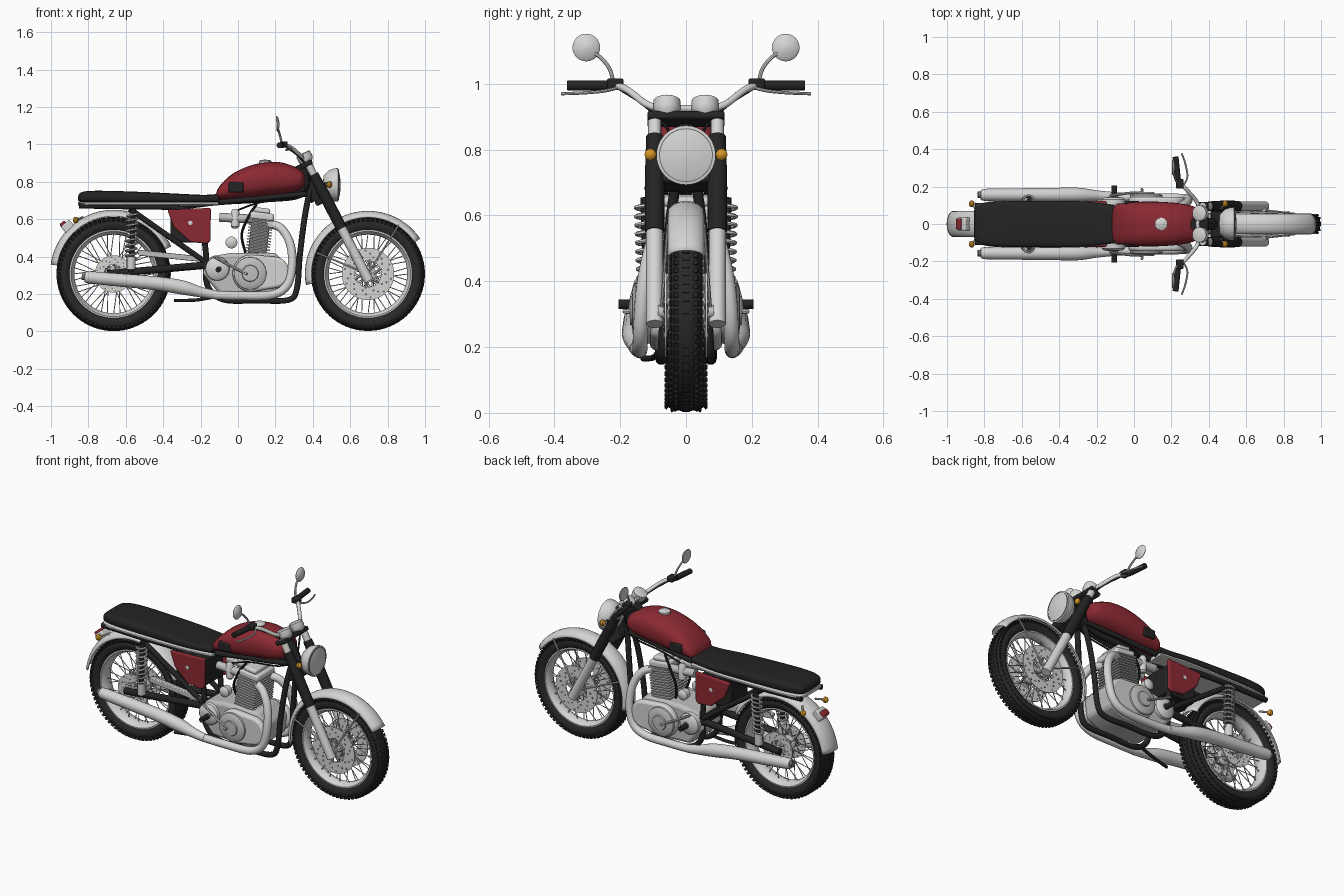
import bpy, bmesh, math
from math import sin, cos, pi, radians
from mathutils import Vector, Matrix

cube = bpy.data.objects.get("Cube")
if cube:
    bpy.data.objects.remove(cube)

def material(name, *rgb):
    m = bpy.data.materials.new(name)
    m.use_nodes = True
    m.diffuse_color = (*rgb, 1)
    m.node_tree.nodes["Principled BSDF"].inputs["Base Color"].default_value = (*rgb, 1)
    return m

BLACK = material("black", .017, .017, .017)
RUBBER = material("tyre rubber", .022, .022, .022)
CHROME = material("chrome", .66, .66, .65)
ALLOY = material("engine alloy", .52, .52, .51)
STEEL = material("dark steel", .17, .17, .17)
RED = material("red paint", .26, .022, .032)
AMBER = material("amber", .66, .3, .02)
PARTS = []

def finish(name, bm, mat, mirror=False, bevel=0, solid=0):
    bmesh.ops.recalc_face_normals(bm, faces=bm.faces)
    me = bpy.data.meshes.new(name)
    bm.to_mesh(me)
    bm.free()
    me.materials.append(mat)
    ob = bpy.data.objects.new(name, me)
    bpy.context.collection.objects.link(ob)
    if solid:
        ob.modifiers.new("thickness", 'SOLIDIFY').thickness = solid
    if bevel:
        b = ob.modifiers.new("bevel", 'BEVEL')
        b.width, b.segments = bevel, 3
    if mirror:
        ob.modifiers.new("mirror", 'MIRROR').use_axis = (False, True, False)
    PARTS.append(ob)
    return ob

def bridge(bm, rows, closed=False, loop=True, caps=True):
    vs = [[bm.verts.new(p) for p in row] for row in rows]
    n = len(vs[0])
    for a, b in zip(vs, vs[1:] + vs[:1] if closed else vs[1:]):
        for i in range(n if loop else n - 1):
            j = (i + 1) % n
            bm.faces.new((a[i], a[j], b[j], b[i]))
    if caps and not closed:
        bm.faces.new(vs[0])
        bm.faces.new(vs[-1])

def smooth_path(pts, steps):
    ext = [pts[0]] + pts + [pts[-1]]
    out = []
    for a, b, c, d in zip(ext, ext[1:], ext[2:], ext[3:]):
        for k in range(steps):
            t = k / steps
            out.append(.5 * (2 * b + (c - a) * t + (2 * a - 5 * b + 4 * c - d) * t * t
                             + (3 * b - a - 3 * c + d) * t ** 3))
    return out + [pts[-1]]

# Each point is (x, y, z) or (x, y, z, radius)
def tubes(name, paths, r, mat, n=10, steps=5, mirror=False):
    bm = bmesh.new()
    for path in paths:
        pts = [Vector(p if len(p) == 4 else (*p, r)) for p in path]
        if len(pts) > 2 and steps > 1:
            pts = smooth_path(pts, steps)
        nrm, rows = None, []
        for i, p in enumerate(pts):
            t = (pts[min(i + 1, len(pts) - 1)] - pts[max(i - 1, 0)]).to_3d().normalized()
            nrm = t.orthogonal() if nrm is None else nrm - t * nrm.dot(t)
            nrm.normalize()
            b = t.cross(nrm)
            rows.append([p.to_3d() + p.w * (nrm * cos(2 * pi * k / n) + b * sin(2 * pi * k / n)) for k in range(n)])
        bridge(bm, rows)
    return finish(name, bm, mat, mirror)

# Profile points are (radius, distance along axis)
def lathe(name, centre, axis, profile, mat, n=32, closed=False, mirror=False):
    q = Vector(axis).to_track_quat('Z', 'Y')
    bm = bmesh.new()
    bridge(bm, [[Vector(centre) + q @ Vector((r * cos(2 * pi * k / n), r * sin(2 * pi * k / n), h))
                 for k in range(n)] for r, h in profile], closed)
    return finish(name, bm, mat, mirror)

def boxes(name, items, mat, bevel=0, tilt=0, mirror=False):
    bm = bmesh.new()
    for c, s in items:
        bmesh.ops.create_cube(bm, size=1, matrix=Matrix.Translation(c) @ Matrix.Rotation(tilt, 4, 'Y') @ Matrix.Diagonal((*s, 1)))
    return finish(name, bm, mat, mirror, bevel)

def prism(name, outline, y0, y1, mat, bevel=0, mirror=False):
    bm = bmesh.new()
    bridge(bm, [[(x, y, z) for x, z in outline] for y in (y0, y1)])
    return finish(name, bm, mat, mirror, bevel)

# Sections along x: (x, bottom, top, half width), rounded by a superellipse
def loft(name, sections, power, mat, n=36):
    def se(v):
        return math.copysign(abs(v) ** (2 / power), v)
    bm = bmesh.new()
    rows = []
    for x, lo, hi, w in smooth_path([Vector(s) for s in sections], 4):
        rows.append([(x, w * se(cos(2 * pi * k / n)), (lo + hi) / 2 + (hi - lo) / 2 * se(sin(2 * pi * k / n))) for k in range(n)])
    bridge(bm, rows)
    return finish(name, bm, mat)

def wheel(tag, x, z, w, disc_r):
    c, ax = (x, 0, z), (0, 1, 0)
    half = [(.232, .7), (.25, .95), (.272, 1), (.288, .85), (.298, .5), (.302, .15)]
    lathe(tag + "_tyre", c, ax, [(r, -h * w) for r, h in half] + [(r, h * w) for r, h in reversed(half)], RUBBER, 64, True)
    rim = [(.24, .75), (.228, .78), (.218, .5), (.21, .2)]
    lathe(tag + "_rim", c, ax, [(r, -h * w) for r, h in rim] + [(r, h * w) for r, h in reversed(rim)], CHROME, 64, True)
    lathe(tag + "_hub", c, ax, [(.02, -.085), (.02, -.06), (.045, -.058), (.045, -.04), (.025, -.03), (.025, .03),
                               (.045, .04), (.045, .058), (.02, .06), (.02, .085)], ALLOY)
    spokes, holes = [], []
    for k in range(40):
        a = 2 * pi * k / 40
        b = a + (.6 if k // 2 % 2 else -.6)
        s = 1 if k % 2 else -1
        spokes.append([(x + .042 * cos(b), s * .045, z + .042 * sin(b)), (x + .215 * cos(a), s * .008, z + .215 * sin(a))])
    tubes(tag + "_spokes", spokes, .0025, CHROME, 5)
    # Brake discs with drilled holes
    lathe(tag + "_brake_disc", c, ax, [(disc_r * .5, .06), (disc_r, .06), (disc_r, .066), (disc_r * .5, .066)], CHROME, 48, True, True)
    for k in range(30):
        a, r = 2 * pi * k / 30, disc_r * (.66, .78, .9)[k % 3]
        p = (x + r * cos(a), z + r * sin(a))
        holes.append([(p[0], .059, p[1]), (p[0], .067, p[1])])
    tubes(tag + "_disc_holes", holes, disc_r * .045, STEEL, 8, mirror=True)
    arms = [[(x + .03 * cos(a), .061, z + .03 * sin(a)), (x + disc_r * .55 * cos(a + .4), .063, z + disc_r * .55 * sin(a + .4))]
            for a in [k * pi / 3 for k in range(6)]]
    tubes(tag + "_disc_carrier", arms, .007, ALLOY, 6, mirror=True)
    # Tread blocks
    bm = bmesh.new()
    for k in range(72):
        for y, r, lean in ((0, .301, 0), (.55, .296, .5), (-.55, .296, -.5), (.88, .284, 1), (-.88, .284, -1)):
            a = 2 * pi * (k + (.5 if y == 0 else 0)) / 72
            m = Matrix.Translation((x, 0, z)) @ Matrix.Rotation(a, 4, 'Y') @ Matrix.Translation((0, y * w, r))
            bmesh.ops.create_cube(bm, size=1, matrix=m @ Matrix.Rotation(lean, 4, 'X') @ Matrix.Diagonal((.015, w * .4, .008, 1)))
    finish(tag + "_tread", bm, RUBBER)

def fender(name, x, z, r, w, a0, a1):
    bm = bmesh.new()
    rows = []
    for k in range(33):
        a = radians(a0 + (a1 - a0) * k / 32)
        rows.append([(x + q * cos(a), w * sin(t), z + q * sin(a)) for t in [pi * (j / 10 - .5) for j in range(11)]
                     for q in [r - .035 * (1 - cos(t))]])
    bridge(bm, rows, loop=False, caps=False)
    finish(name, bm, CHROME, solid=.005)

wheel("front", .695, .307, .05, .14)
wheel("rear", -.665, .307, .063, .1)
fender("front_fender", .695, .307, .337, .056, 34, 190)
fender("rear_fender", -.665, .31, .34, .07, 172, 25)
tubes("front_fender_stays", [[(.695, .075, .307), (.86, .055, .57)], [(.695, .075, .307), (.42, .055, .42)]], .005, CHROME, 6, mirror=True)

# Tank, seat and side covers
loft("fuel_tank", [(-.117, .715, .735, .06), (-.1, .705, .775, .1), (-.04, .705, .835, .113), (.04, .71, .877, .119), (.13, .72, .902, .119),
                   (.22, .73, .905, .113), (.3, .745, .882, .1), (.345, .768, .855, .078), (.36, .8, .825, .03)], 2.5, RED)
lathe("filler_cap", (.145, 0, .898), (0, 0, 1), [(.034, 0), (.034, .012), (.026, .018), (.002, .02)], CHROME)
boxes("knee_pads", [((-.01, .113, .77), (.08, .02, .055))], BLACK, .009, mirror=True)
seat = [(-.855, .7, .72, .07), (-.835, .69, .745, .1), (-.74, .688, .752, .12), (-.5, .686, .745, .124),
        (-.3, .686, .735, .122), (-.18, .688, .73, .11), (-.105, .69, .735, .1)]
loft("seat", seat, 4, BLACK)
loft("seat_trim", [(x, .674, .692, w + .003) for x, lo, hi, w in seat], 5, CHROME)
prism("side_covers", [(-.378, .65), (-.145, .66), (-.147, .485), (-.165, .468), (-.255, .478), (-.345, .56)], .1, .122, RED, .008, True)
lathe("side_cover_bolts", (-.255, .12, .58), (0, 1, 0), [(.012, 0), (.012, .005), (.004, .007)], CHROME, 12, mirror=True)
boxes("battery_box", [((-.26, 0, .56), (.2, .17, .17))], BLACK, .01)

# Frame
tubes("frame_cradle", [[(.385, .02, .76), (.355, .045, .6), (.33, .06, .4), (.315, .068, .23), (.27, .072, .168), (.1, .075, .165), (-.08, .078, .17),
                        (-.165, .08, .25), (-.17, .08, .4), (-.2, .085, .57), (-.3, .09, .655), (-.6, .1, .668), (-.85, .095, .672)]], .016, BLACK, mirror=True)
tubes("frame_backbone", [[(.37, 0, .78), (.25, 0, .72), (-.1, 0, .695), (-.3, 0, .67)]], .02, BLACK)
tubes("frame_stays", [[(-.58, .1, .655), (-.16, .085, .36)], [(.37, .03, .735), (-.1, .07, .69)]], .015, BLACK, mirror=True)
tubes("swingarm", [[(-.16, .085, .355), (-.7, .09, .307)]], .02, BLACK, mirror=True)
tubes("swingarm_pivot", [[(-.17, -.1, .355), (-.17, .1, .355)]], .026, BLACK)
tubes("steering_head", [[(.42, 0, .7), (.325, 0, .89)]], .032, BLACK)
prism("chain_guard", [(-.54, .43), (-.52, .435), (-.19, .4), (-.18, .37), (-.53, .405)], -.095, -.065, ALLOY, .004)
tubes("side_stand", [[(-.1, -.08, .19), (-.22, -.1, .168), (-.34, -.13, .165)]], .009, BLACK)
tubes("footpegs", [[(-.105, .1, .33), (-.105, .205, .33)]], .015, BLACK, mirror=True)
tubes("foot_levers", [[(-.13, .15, .4), (-.03, .165, .345), (.04, .17, .31), (.04, .19, .31)]], .007, CHROME, 8, mirror=True)

# Rear shocks
tubes("shock_dampers", [[(-.56, .125, .655), (-.572, .115, .32)]], .014, BLACK, mirror=True)
coil = [(-.563 - .01 * t + .028 * cos(18 * pi * t), .125 - .008 * t + .028 * sin(18 * pi * t), .63 - .24 * t) for t in [k / 108 for k in range(109)]]
tubes("shock_springs", [coil], .0065, CHROME, 6, 1, True)
tubes("shock_lower_bodies", [[(-.571, .116, .4), (-.572, .115, .33)]], .024, CHROME, mirror=True)

# Fork and clamps
def fork(z, y=.095):
    return (.70 - .52 * (z - .27), y, z)
tubes("fork_lower_legs", [[fork(.27), fork(.58)]], .026, CHROME, 16, mirror=True)
tubes("fork_covers", [[(*fork(.55), .029), (*fork(.7), .03), (*fork(.84), .026)]], .028, BLACK, 16, mirror=True)
tubes("fork_tubes", [[fork(.82), fork(.91)]], .02, CHROME, 16, mirror=True)
tubes("front_axle", [[(.69, -.11, .305), (.69, .11, .305)]], .012, STEEL)
boxes("fork_clamps", [((.365, 0, .893), (.07, .235, .026)), ((.45, 0, .7), (.08, .22, .03))], BLACK, .008, radians(-27))

# Headlight, gauges and signals
lathe("headlight_shell", (0, 0, .783), (1, 0, 0), [(.002, .452), (.05, .458), (.078, .485), (.088, .512), (.09, .535), (.08, .537)], CHROME, 40)
lathe("headlight_lens", (0, 0, .783), (1, 0, 0), [(.081, .53), (.08, .538), (.045, .546), (.002, .549)], CHROME, 40)
lathe("headlight_seam", (0, 0, .783), (1, 0, 0), [(.079, .535), (.082, .535), (.082, .5395), (.079, .5395)], STEEL, 40, True)
tubes("headlight_brackets", [[fork(.785, .09), (.48, .08, .785)]], .012, BLACK, mirror=True)
lathe("gauges", (.37, .058, .905), (-.46, 0, .89), [(.02, -.01), (.036, .005), (.041, .02), (.041, .048), (.034, .052), (.002, .053)], CHROME, mirror=True)
tubes("signal_stalks", [[(.46, .08, .785), (.485, .105, .785)], [(-.83, .06, .61), (-.865, .105, .597)]], .006, CHROME, 8, mirror=True)
for tag, x, z, d in (("front", .48, .785, 1), ("rear", -.86, .595, -1)):
    lathe(tag + "_signals", (x, .108, z), (d, 0, 0), [(.006, -.008), (.016, 0), (.018, .012), (.012, .02), (.002, .023)], AMBER, 16, mirror=True)
boxes("tail_light_mount", [((-.91, 0, .56), (.06, .07, .05))], CHROME, .008, radians(-40))
boxes("tail_light", [((-.93, 0, .567), (.035, .06, .04))], RED, .008, radians(-40))

# Handlebar and controls
tubes("handlebar", [[(.34, 0, .925), (.345, .07, .925), (.335, .12, .938), (.28, .185, .985), (.235, .24, .995), (.222, .355, .995)]], .011, CHROME, mirror=True)
tubes("grips", [[(.235, .235, .995), (.222, .36, .995)]], .016, BLACK, mirror=True)
boxes("switch_housings", [((.245, .215, 1.0), (.04, .05, .032))], BLACK, .006, mirror=True)
tubes("levers", [[(.26, .2, .99), (.285, .25, .978), (.275, .32, .972), (.255, .378, .97)]], .005, CHROME, 8, mirror=True)
tubes("mirror_stems", [[(.235, .22, 1.0), (.225, .232, 1.045), (.215, .26, 1.08), (.213, .29, 1.1)]], .006, CHROME, 8, mirror=True)
lathe("mirrors", (.205, .303, 1.11), (1, 0, .05), [(.04, 0), (.042, .004), (.034, .012), (.002, .018)], CHROME, mirror=True)
tubes("cables", [[(.25, .21, .99), (.33, .12, .93), (.38, .05, .85), (.34, .04, .72), (.12, .06, .69), (-.02, .05, .64)]], .005, BLACK, 6, mirror=True)

# Engine
prism("crankcase", [(-.19, .31), (-.15, .4), (-.03, .42), (.2, .42), (.265, .35), (.25, .235), (.15, .19), (-.1, .2)], -.11, .11, ALLOY, .02)
oval = [(.19 + .085 * cos(radians(a)), .315 + .085 * sin(radians(a))) for a in range(-90, 91, 15)] + \
       [(.07 + .1 * cos(radians(a)), .31 + .1 * sin(radians(a))) for a in range(90, 271, 15)]
prism("engine_side_covers", oval, .1, .145, CHROME, .015, True)
lathe("round_covers", (.065, .14, .31), (0, 1, 0), [(.088, 0), (.086, .014), (.07, .022), (.045, .024), (.042, .03), (.002, .031)], ALLOY, mirror=True)
lathe("gearbox_covers", (-.11, .1, .335), (0, 1, 0), [(.065, 0), (.063, .03), (.05, .042), (.002, .045)], CHROME, mirror=True)
lathe("gearbox_caps", (-.1, .14, .335), (0, 1, 0), [(.014, 0), (.014, .01), (.002, .012)], STEEL, 16, mirror=True)
lean = radians(7)
boxes("cylinder_block", [((.112, 0, .5), (.1, .15, .2))], STEEL, .01, lean)
boxes("cylinder_fins", [((.105 + .0018 * k, 0, .425 + .0155 * k), (.128, .185, .0075)) for k in range(12)], ALLOY, 0, lean)
boxes("cylinder_head", [((.128, 0, .615), (.13, .17, .04)), ((.13, 0, .645), (.085, .15, .03))], CHROME, .012, lean)
tubes("carburettors", [[(.08, .05, .6), (-.1, .05, .61)]], .024, ALLOY, 14, mirror=True)
lathe("carburettor_bodies", (-.015, .055, .55), (0, 0, 1), [(.012, 0), (.022, .01), (.022, .09), (.012, .105)], CHROME, 16, mirror=True)
lathe("horns", (-.035, .07, .475), (0, 1, 0), [(.012, -.03), (.03, -.02), (.032, .015), (.022, .024), (.002, .026)], CHROME, 20, mirror=True)
tubes("breather_pipes", [[(.04, .04, .42), (.02, .07, .52), (.06, .075, .62), (.1, .06, .68)]], .007, BLACK, 8, mirror=True)

# Exhausts
tubes("exhaust_pipes", [[(.16, .06, .575), (.225, .085, .555), (.275, .11, .48), (.29, .13, .37), (.265, .138, .25), (.18, .14, .195),
                         (0, .142, .19), (-.13, .148, .195)]], .023, CHROME, 14, mirror=True)
tubes("mufflers", [[(-.12, .148, .195, .024), (-.2, .152, .21, .028), (-.3, .156, .235, .038), (-.45, .156, .258, .037), (-.7, .156, .28, .034),
                    (-.8, .156, .289, .032), (-.82, .156, .291, .024)]], .035, CHROME, 18, mirror=True)
lathe("muffler_tips", (-.815, .156, .291), (-1, 0, .08), [(.018, 0), (.018, .02), (.002, .0205)], STEEL, 16, mirror=True)

# Smooth shading with sharp edges kept
bpy.ops.object.select_all(action='DESELECT')
for ob in PARTS:
    ob.select_set(True)
bpy.context.view_layer.objects.active = PARTS[0]
bpy.ops.object.shade_smooth_by_angle(angle=radians(40))
